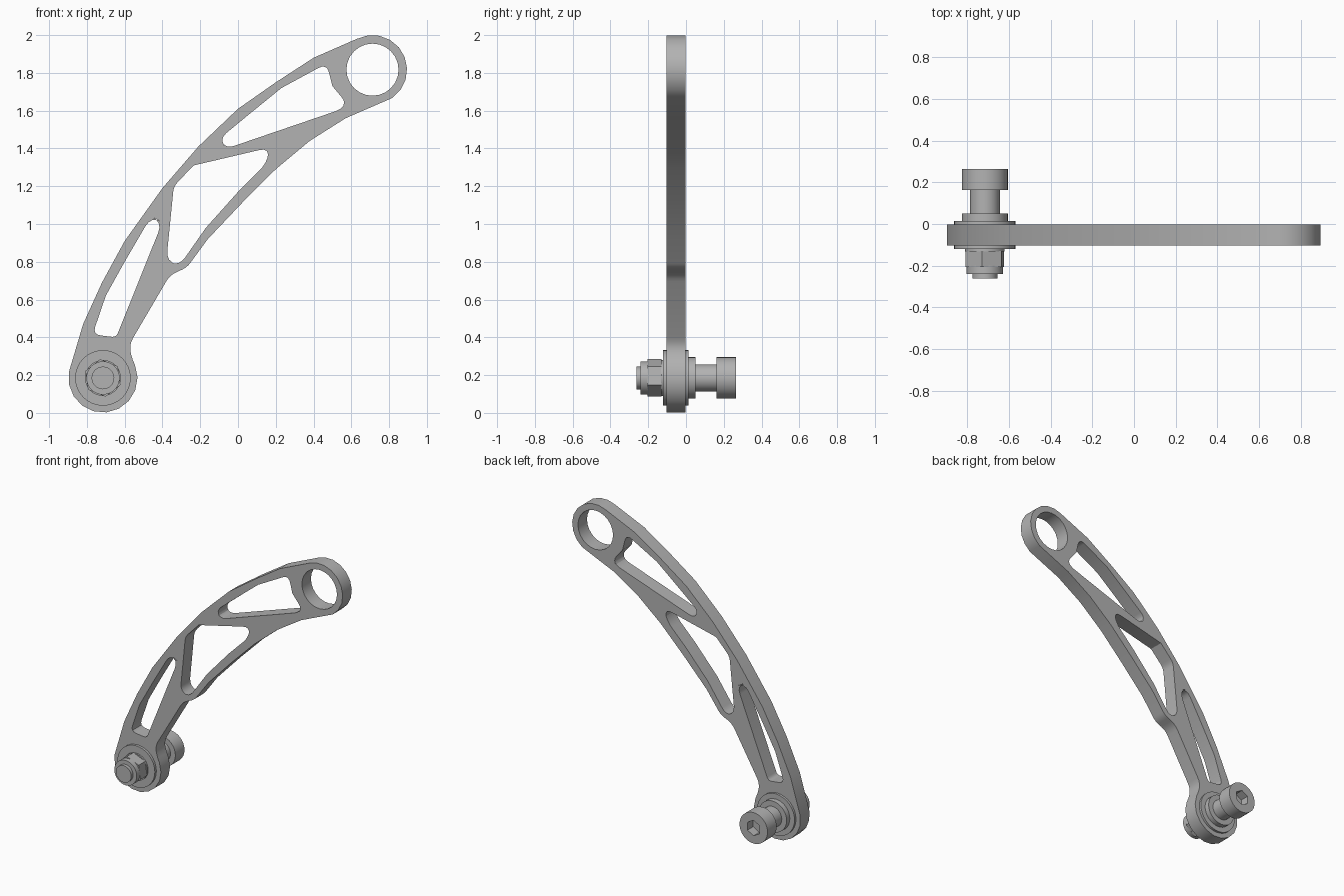
import bpy
import bmesh
from math import sin, cos, radians, pi
from mathutils import Vector

start_cube = bpy.data.objects.get("Cube")
if start_cube:
    bpy.data.objects.remove(start_cube)

steel = bpy.data.materials.new("grey_steel")
steel.use_nodes = True
steel.diffuse_color = (0.45, 0.45, 0.45, 1)
steel.node_tree.nodes["Principled BSDF"].inputs["Base Color"].default_value = steel.diffuse_color

PIVOT = (-0.715, 0.185)
EYE = (0.712, 1.817)


def arc(center, radius, start, end, steps):
    """Points along a circular arc, angles in degrees."""
    angles = [radians(start + (end - start) * i / steps) for i in range(steps + 1)]
    return [(center[0] + radius * cos(a), center[1] + radius * sin(a)) for a in angles]


def circle(center, radius, sides, turn=0):
    return arc(center, radius, turn, turn + 360, sides)[:-1]


def rounded(corners, steps=4):
    """Round every corner that carries a third value, the fillet length."""
    points = []
    for i, corner in enumerate(corners):
        here = Vector(corner[:2])
        if len(corner) == 2:
            points.append(here)
            continue
        before = Vector(corners[i - 1][:2])
        after = Vector(corners[(i + 1) % len(corners)][:2])
        a = here + (before - here).normalized() * corner[2]
        b = here + (after - here).normalized() * corner[2]
        for k in range(steps + 1):
            t = k / steps
            points.append(a.lerp(here, t).lerp(here.lerp(b, t), t))
    return points


def plate(name, loops, front, back):
    """Extrude an outline (first loop) with holes (other loops) along y."""
    curve = bpy.data.curves.new(name + "_profile", "CURVE")
    curve.dimensions = "2D"
    curve.fill_mode = "BOTH"
    curve.extrude = (back - front) / 2
    for loop in loops:
        spline = curve.splines.new("POLY")
        spline.points.add(len(loop) - 1)
        for point, (x, z) in zip(spline.points, loop):
            point.co = (x, z, 0, 1)
        spline.use_cyclic_u = True
    helper = bpy.data.objects.new(name + "_profile", curve)
    bpy.context.collection.objects.link(helper)
    graph = bpy.context.evaluated_depsgraph_get()
    mesh = bpy.data.meshes.new_from_object(helper.evaluated_get(graph))
    bpy.data.objects.remove(helper)

    # Stand the profile upright and weld the caps to the sides
    bm = bmesh.new()
    bm.from_mesh(mesh)
    middle = (front + back) / 2
    for v in bm.verts:
        v.co = Vector((v.co.x, middle - v.co.z, v.co.y))
    bmesh.ops.remove_doubles(bm, verts=bm.verts, dist=0.0005)
    bmesh.ops.recalc_face_normals(bm, faces=bm.faces)
    bm.to_mesh(mesh)
    bm.free()
    mesh.materials.clear()
    mesh.materials.append(steel)
    part = bpy.data.objects.new(name, mesh)
    bpy.context.collection.objects.link(part)
    bpy.ops.object.select_all(action="DESELECT")
    part.select_set(True)
    bpy.context.view_layer.objects.active = part
    bpy.ops.object.shade_smooth_by_angle(angle=radians(30))
    return part


def disc(name, radius, front, back, sides=32, turn=0):
    return plate(name, [circle(PIVOT, radius, sides, turn)], front, back)


# Curved arm outline: outer edge, top eye, inner edge, pivot boss
outer_edge = [(-0.82, 0.47), (-0.72, 0.69), (-0.6, 0.91), (-0.4, 1.19), (-0.21, 1.41),
              (0, 1.61), (0.2, 1.75), (0.4, 1.88)]
inner_edge = rounded([(0.57, 1.56), (0.38, 1.44), (0.2, 1.29), (0.02, 1.11), (-0.16, 0.92),
                      (-0.27, 0.77, 0.03), (-0.36, 0.73, 0.04), (-0.58, 0.355, 0.05),
                      (-0.557, 0.28)])
outline = (outer_edge + arc(EYE, 0.183, 117, -55, 9) + inner_edge
           + arc(PIVOT, 0.183, 22, -190, 10))

# Truss windows in the arm
lower_window = rounded([(-0.77, 0.415, 0.045), (-0.7, 0.62), (-0.6, 0.8), (-0.46, 1.04, 0.06),
                        (-0.4, 1.01, 0.06), (-0.645, 0.4, 0.025)])
middle_window = rounded([(-0.34, 1.2, 0.03), (-0.235, 1.31), (0.17, 1.405, 0.06),
                         (0.15, 1.32, 0.05), (0, 1.17), (-0.17, 0.98), (-0.31, 0.78, 0.05),
                         (-0.38, 0.8, 0.06)])
upper_window = rounded([(-0.1, 1.45, 0.05), (0.07, 1.59), (0.23, 1.72), (0.47, 1.85, 0.05),
                        (0.5, 1.73), (0.575, 1.64, 0.04), (0.54, 1.605, 0.03),
                        (-0.06, 1.4, 0.04)])
eye_hole = circle(EYE, 0.138, 24)
plate("arm", [outline, lower_window, middle_window, upper_window, eye_hole], -0.104, -0.002)

# Pivot bushing and washers on both sides
disc("bushing", 0.147, -0.121, 0.014)
disc("back_flange", 0.11, 0.01, 0.05)
disc("front_washer", 0.095, -0.132, -0.115)

# Lock nut with round collar
disc("nut", 0.1, -0.205, -0.13, sides=6, turn=98)
disc("nut_collar", 0.088, -0.24, -0.2)
disc("bolt_tip", 0.06, -0.262, -0.23)

# Bolt shank and socket head
disc("bolt_shank", 0.072, 0.04, 0.2)
socket = circle(PIVOT, 0.055, 6, 90)
plate("bolt_head", [circle(PIVOT, 0.11, 32), socket], 0.162, 0.264)
